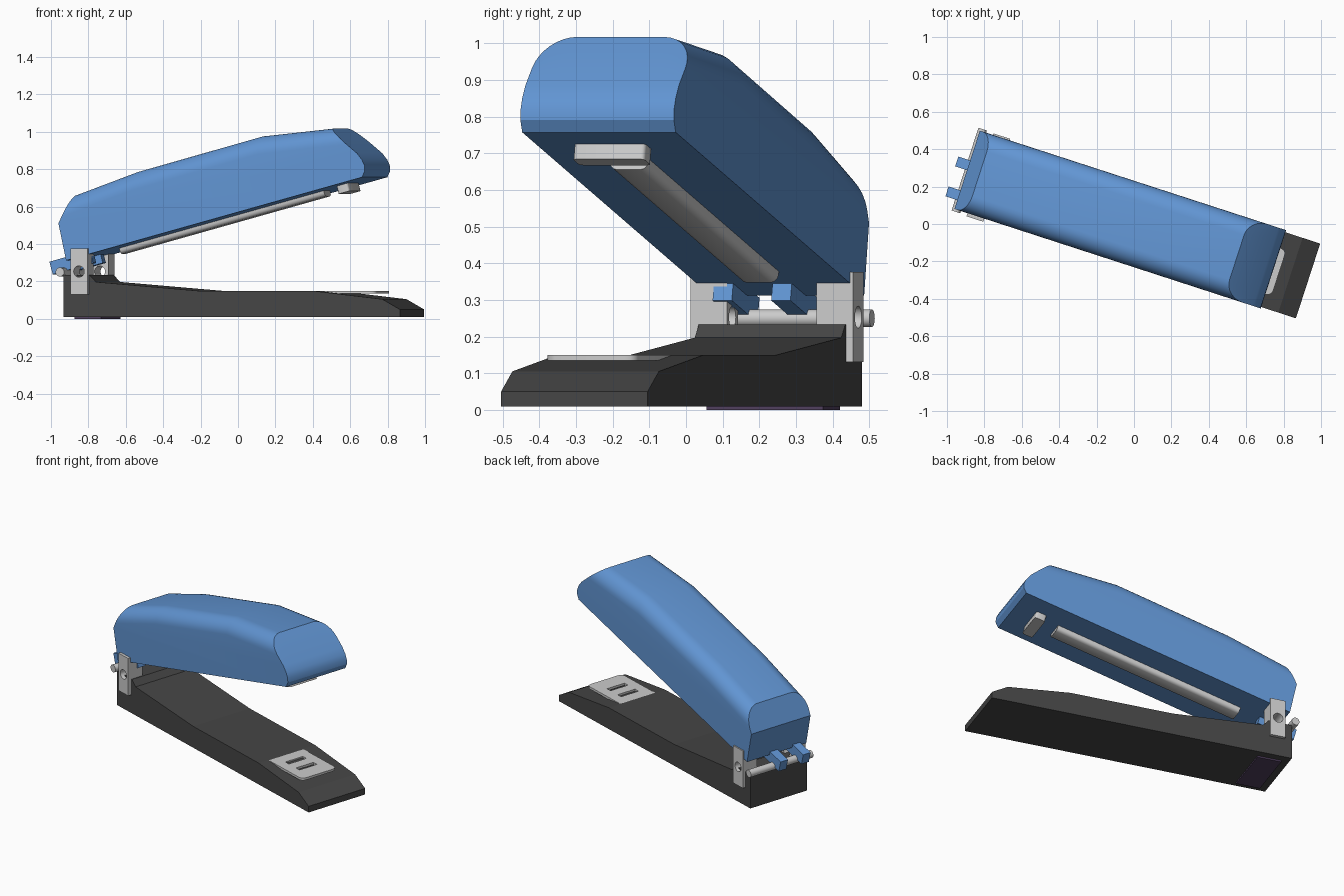
import bpy, bmesh, math
from mathutils import Matrix, Vector

if "Cube" in bpy.data.objects:
    bpy.data.objects.remove(bpy.data.objects["Cube"])

# Parts are modelled along x, then turned about z to the final heading
YAW = Matrix.Rotation(math.radians(-18), 4, 'Z')
PITCH = math.radians(-15)


def material(name, rgb):
    m = bpy.data.materials.new(name)
    m.diffuse_color = (*rgb, 1)
    m.use_nodes = True
    m.node_tree.nodes["Principled BSDF"].inputs["Base Color"].default_value = m.diffuse_color
    return m


BLUE = material("blue_plastic", (0.12, 0.30, 0.65))
DARK = material("dark_plastic", (0.06, 0.06, 0.06))
PURPLE = material("rubber", (0.08, 0.05, 0.11))


def finish(name, bm, mat=None, smooth=None):
    bmesh.ops.transform(bm, matrix=YAW, verts=bm.verts)
    bmesh.ops.recalc_face_normals(bm, faces=bm.faces)
    me = bpy.data.meshes.new(name)
    bm.to_mesh(me)
    bm.free()
    ob = bpy.data.objects.new(name, me)
    bpy.context.collection.objects.link(ob)
    if mat:
        me.materials.append(mat)
    if smooth:
        activate(ob)
        bpy.ops.object.shade_smooth_by_angle(angle=math.radians(smooth))
    return ob


def activate(ob):
    bpy.ops.object.select_all(action='DESELECT')
    ob.select_set(True)
    bpy.context.view_layer.objects.active = ob


def loft(name, sections, mat=None, smooth=None):
    """sections: list of (y, [(x, z), ...]) with equal point counts"""
    bm = bmesh.new()
    rings = [[bm.verts.new((x, y, z)) for x, z in pts] for y, pts in sections]
    for a, b in zip(rings, rings[1:]):
        for i in range(len(a)):
            j = (i + 1) % len(a)
            bm.faces.new((a[i], a[j], b[j], b[i]))
    bm.faces.new(rings[0])
    bm.faces.new(rings[-1])
    return finish(name, bm, mat, smooth)


def box(name, centre, size, pitch=0.0, mat=None, bevel=0.0, pick=None, segs=3):
    bm = bmesh.new()
    bmesh.ops.create_cube(bm, size=1, matrix=Matrix.Diagonal((*size, 1)))
    if bevel:
        edges = [e for e in bm.edges if pick(e)]
        bmesh.ops.bevel(bm, geom=edges, offset=bevel, segments=segs,
                        profile=0.5, affect='EDGES')
    m = Matrix.Translation(centre) @ Matrix.Rotation(pitch, 4, 'Y')
    bmesh.ops.transform(bm, matrix=m, verts=bm.verts)
    return finish(name, bm, mat, 35 if bevel else None)


def rod(name, centre, radius, length):
    bm = bmesh.new()
    m = Matrix.Translation(centre) @ Matrix.Rotation(math.pi / 2, 4, 'X')
    bmesh.ops.create_cone(bm, cap_ends=True, segments=24, radius1=radius,
                          radius2=radius, depth=length, matrix=m)
    return finish(name, bm, None, 35)


def cut(ob, cutter):
    mod = ob.modifiers.new("cut", 'BOOLEAN')
    mod.operation = 'DIFFERENCE'
    mod.object = cutter
    activate(ob)
    bpy.ops.object.modifier_apply(modifier=mod.name)
    bpy.data.objects.remove(cutter)


def upright(e):
    d = e.verts[0].co - e.verts[1].co
    return abs(d.z) > 1e-4


def lower_long(e):
    a, b = (v.co for v in e.verts)
    return abs(a.x - b.x) > 1e-4 and a.z < 0 and b.z < 0


def meet(p, q, r, s):
    """Crossing of line pq with line rs"""
    p, q, r, s = map(Vector, (p, q, r, s))
    d, e = q - p, s - r
    t = (r - p).cross(e) / d.cross(e) if hasattr(d, "cross") else 0
    return tuple(p + d * t)


# Base with sloped top
base = [(-0.912, 0.01), (0.979, 0.01), (0.979, 0.05), (0.88, 0.105), (0.485, 0.15),
        (-0.16, 0.15), (-0.73, 0.197), (-0.765, 0.233), (-0.912, 0.233)]
loft("base", [(-0.212, base), (0.208, base)], DARK)
box("base_pad", (-0.789, -0.006, 0.007), (0.15, 0.335, 0.014), 0, PURPLE)

# Upper body: its top is lowered towards the sides to round the long edges
top = [(-0.868, 0.66), (-0.52, 0.785), (0.18, 0.975), (0.578, 1.017)]
rear, nose = (-0.938, 0.51), (0.74, 0.885)
tail = [nose, (0.768, 0.85), (0.782, 0.82), (0.784, 0.79), (0.768, 0.757)]


def body_profile(d):
    low = [(x, z - d) for x, z in top]
    low[0] = meet(low[0], low[1], rear, top[0])
    low[-1] = meet(low[-2], low[-1], top[-1], nose)
    return [(-0.895, 0.312), rear] + low + tail


R, N = 0.095, 8
half = [(0.22 - R + R * math.sin(a), R * (1 - math.cos(a)))
        for a in (math.pi / 2 * i / N for i in range(N + 1))]
cross = [(-y, d) for y, d in reversed(half)] + half
loft("upper_body", [(y, body_profile(d)) for y, d in cross], BLUE, 28)

# Staple channel and driver block under the body
box("staple_channel", (-0.075, 0, 0.53), (1.19, 0.11, 0.06), PITCH, None, 0.022, lower_long)
box("driver_block", (0.623, -0.008, 0.702), (0.065, 0.205, 0.055), PITCH, None, 0.012, upright)

# Anvil plate with two slots
plate = box("anvil_plate", (0.642, -0.01, 0.142), (0.352, 0.26, 0.015), 0, None, 0.03, upright)
for x in (0.585, 0.69):
    cut(plate, box("slot_cutter", (x, -0.01, 0.142), (0.035, 0.13, 0.1)))

# Hinge brackets with pin holes
for side, y in (("right", -0.185), ("left", 0.176)):
    b = box("hinge_bracket_" + side, (-0.817, y, 0.253), (0.095, 0.105, 0.245))
    cut(b, rod("hole_cutter", (-0.817, y, 0.253), 0.03, 0.3))

# Hinge rod and the two lugs that ride on it
rod("hinge_rod", (-0.926, 0, 0.25), 0.024, 0.465)
for name, y in (("hinge_lug_right", -0.143), ("hinge_lug_left", 0.025)):
    box(name, (-0.882, y, 0.302), (0.235, 0.055, 0.07), PITCH, BLUE)
